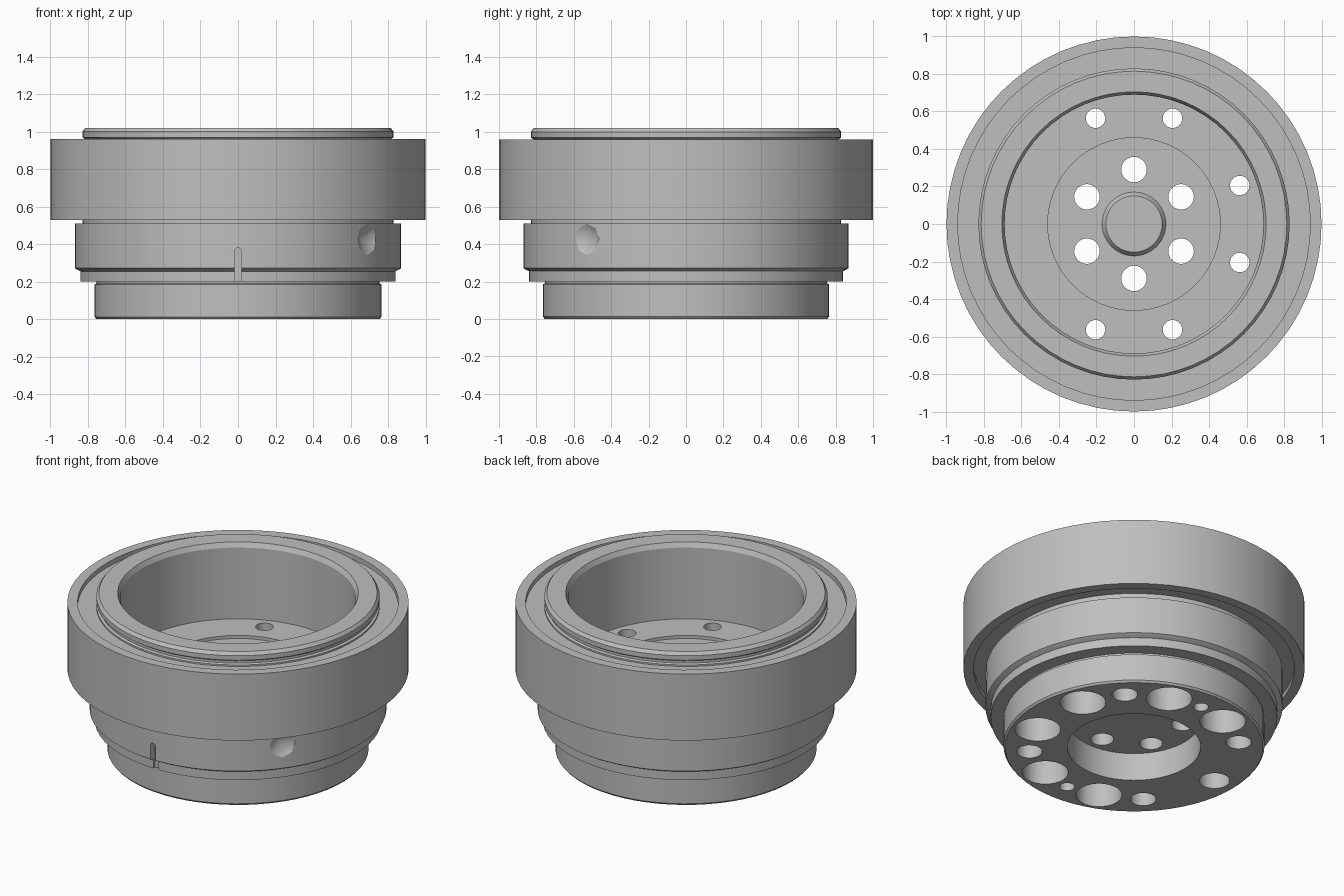
import bpy, bmesh
from math import sin, cos, pi, radians
from mathutils import Matrix, Vector

cube = bpy.data.objects.get("Cube")
if cube:
    bpy.data.objects.remove(cube, do_unlink=True)

steel = bpy.data.materials.new("grey steel")
steel.use_nodes = True
steel.diffuse_color = (0.52, 0.52, 0.52, 1)
steel.node_tree.nodes["Principled BSDF"].inputs["Base Color"].default_value = steel.diffuse_color


def lathe(bm, profile, segs, matrix=Matrix(), closed=False):
    """Revolve (radius, height) points about z; zero radius makes a pole."""
    rings = []
    for r, z in profile:
        count = segs if r > 0 else 1
        rings.append([bm.verts.new(matrix @ Vector((r * cos(2 * pi * i / segs),
                                                    r * sin(2 * pi * i / segs), z)))
                      for i in range(count)])
    pairs = list(zip(rings, rings[1:]))
    if closed:
        pairs.append((rings[-1], rings[0]))
    for a, b in pairs:
        for i in range(segs):
            j = (i + 1) % segs
            quad = [a[i % len(a)], a[j % len(a)], b[j % len(b)], b[i % len(b)]]
            bm.faces.new(list(dict.fromkeys(quad)))


def make_object(name, bm):
    bmesh.ops.recalc_face_normals(bm, faces=bm.faces[:])
    mesh = bpy.data.meshes.new(name)
    bm.to_mesh(mesh)
    bm.free()
    mesh.materials.append(steel)
    obj = bpy.data.objects.new(name, mesh)
    bpy.context.collection.objects.link(obj)
    return obj


def drill(bm, angle, radius, steps):
    """Vertical hole at a polar position."""
    a = radians(angle)
    place = Matrix.Translation((radius * cos(a), radius * sin(a), 0))
    lathe(bm, steps, 24, place)


def bore(r, bottom, top):
    return [(0, bottom), (r, bottom), (r, top), (0, top)]


def smooth(obj):
    bpy.ops.object.select_all(action='DESELECT')
    obj.select_set(True)
    bpy.context.view_layer.objects.active = obj
    bpy.ops.object.shade_smooth_by_angle(angle=radians(25))


# Hub body: stepped outside, deep cup on top, bore underneath
bm = bmesh.new()
lathe(bm, [(0, 0.18), (0.39, 0.18), (0.39, 0), (0.755, 0), (0.765, 0.012),
           (0.765, 0.185), (0.755, 0.19), (0.755, 0.2), (0.84, 0.2),
           (0.84, 0.255), (0.86, 0.265), (0.87, 0.272), (0.87, 0.51),
           (0.83, 0.51), (0.83, 0.94), (0.815, 0.945), (0.815, 0.96),
           (0.83, 0.97), (0.83, 1.0), (0.815, 1.02), (0.705, 1.02),
           (0.69, 0.99), (0.69, 0.53), (0.46, 0.53), (0.46, 0.51),
           (0.17, 0.51), (0.15, 0.54), (0, 0.54)], 64)
hub = make_object("hub_body", bm)

# Cutters for the bolt holes, pins, side dimple and slot
bm = bmesh.new()
for angle in (20, 70, 110, 250, 290, 340):
    drill(bm, angle, 0.6, [(0, -0.1), (0.135, -0.1), (0.135, 0.38),
                           (0.052, 0.38), (0.052, 0.6), (0, 0.6)])
for angle in (45, 135, 180, 225, 315):
    drill(bm, angle, 0.615, bore(0.09 if angle == 180 else 0.075, -0.1, 0.3))
for angle in (90, 270):
    drill(bm, angle, 0.61, bore(0.045, -0.1, 0.2))
for i in range(6):
    drill(bm, 30 + 60 * i, 0.29, bore(0.068, 0.1, 0.6))

out = Vector((cos(radians(-37.5)), sin(radians(-37.5)), 0))
turn = out.to_track_quat('Z', 'Y').to_matrix().to_4x4()
dimple = Matrix.Translation((0, 0, 0.425)) @ turn
lathe(bm, [(0, 0.82), (0.136, 0.9), (0, 0.9)], 8, dimple)

arch = [(-0.018, 0.19), (0.018, 0.19)]
arch += [(0.018 * cos(pi * i / 8), 0.362 + 0.018 * sin(pi * i / 8)) for i in range(9)]
slot = bm.faces.new([bm.verts.new((x, -0.92, z)) for x, z in arch])
sides = bmesh.ops.extrude_face_region(bm, geom=[slot], use_keep_orig=True)
bmesh.ops.translate(bm, vec=(0, 0.1, 0),
                    verts=[v for v in sides["geom"] if isinstance(v, bmesh.types.BMVert)])
cutter = make_object("hole_cutter", bm)
cutter.hide_render = True

cut = hub.modifiers.new("holes", 'BOOLEAN')
cut.operation = 'DIFFERENCE'
cut.solver = 'EXACT'
cut.object = cutter
graph = bpy.context.evaluated_depsgraph_get()
hub.data = bpy.data.meshes.new_from_object(hub.evaluated_get(graph))
hub.modifiers.clear()
bpy.data.objects.remove(cutter, do_unlink=True)
smooth(hub)

# Outer ring with shallow recessed faces
bm = bmesh.new()
lathe(bm, [(0.825, 0.56), (0.94, 0.56), (0.94, 0.53), (1, 0.53),
           (1, 0.96), (0.94, 0.96), (0.94, 0.93), (0.825, 0.93)], 64, closed=True)
smooth(make_object("outer_ring", bm))
